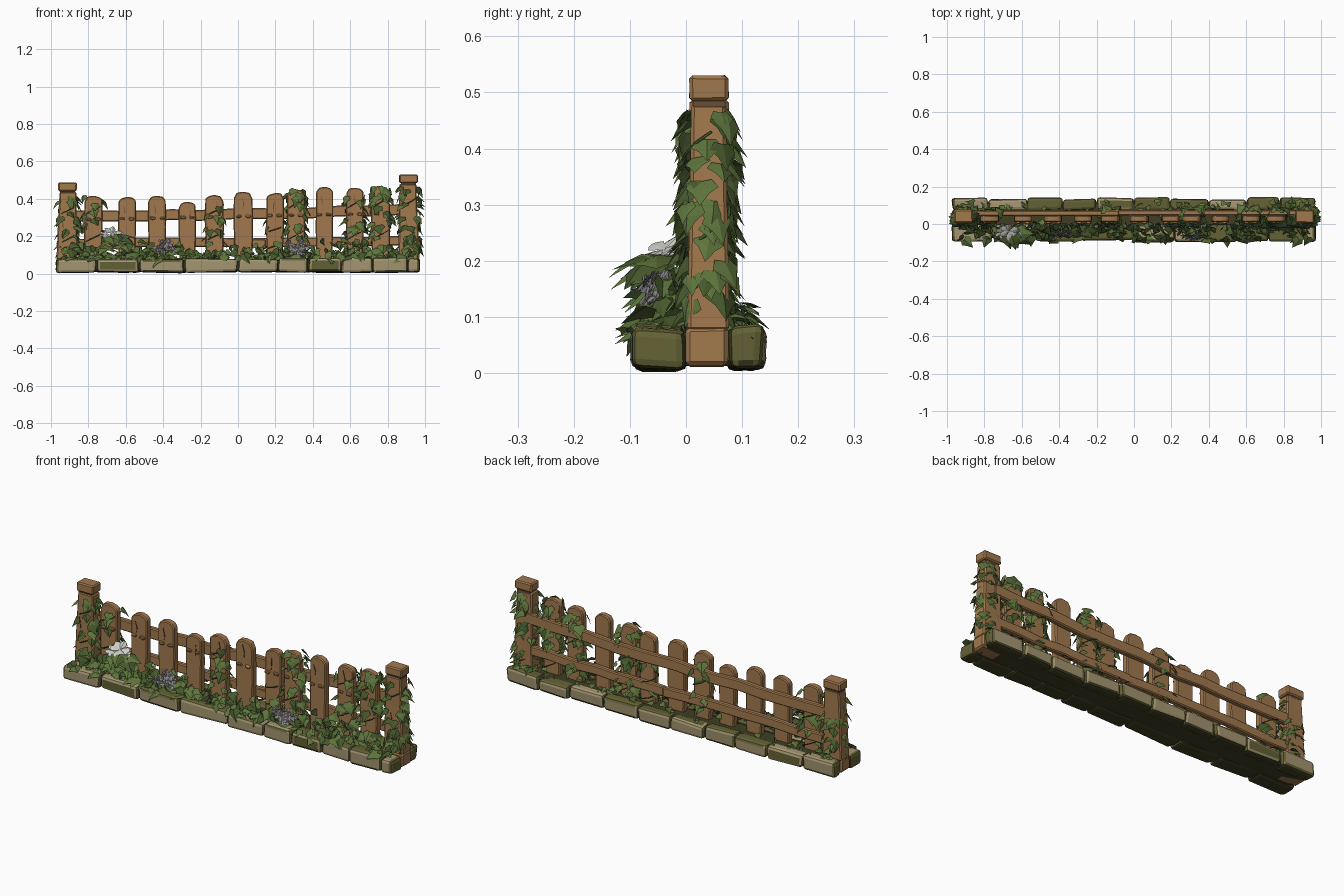
import bpy, bmesh, math, random
from mathutils import Vector, Matrix

if "Cube" in bpy.data.objects:
    bpy.data.objects.remove(bpy.data.objects["Cube"])

random.seed(7)
R = random.uniform


def mat(name, r, g, b):
    m = bpy.data.materials.new(name)
    m.diffuse_color = (r, g, b, 1)
    m.use_nodes = True
    m.node_tree.nodes["Principled BSDF"].inputs["Base Color"].default_value = m.diffuse_color
    return m


WOOD = mat("warm wood", 0.36, 0.19, 0.075)
DARKWOOD = mat("dark wood", 0.15, 0.075, 0.03)
STONE = mat("tan stone", 0.37, 0.30, 0.165)
MOSS = mat("moss", 0.125, 0.12, 0.035)
SOIL = mat("soil", 0.05, 0.048, 0.016)
LEAF = mat("leaf green", 0.11, 0.175, 0.045)
DARKLEAF = mat("dark leaf", 0.06, 0.10, 0.025)
WHITE = mat("white petal", 0.62, 0.62, 0.58)
GREY = mat("grey petal", 0.25, 0.235, 0.25)


def finish(bm, name, mats):
    bmesh.ops.recalc_face_normals(bm, faces=bm.faces)
    me = bpy.data.meshes.new(name)
    bm.to_mesh(me)
    bm.free()
    for m in mats:
        me.materials.append(m)
    ob = bpy.data.objects.new(name, me)
    bpy.context.collection.objects.link(ob)
    return ob


def bevel(bm, w, seg=1):
    bmesh.ops.recalc_face_normals(bm, faces=bm.faces)
    bm.normal_update()
    bmesh.ops.bevel(bm, geom=bm.edges[:], offset=w, segments=seg, profile=0.5, affect='EDGES')


def box(x0, x1, y0, y1, z0, z1, jit):
    bm = bmesh.new()
    bmesh.ops.create_cube(bm, size=1)
    for v in bm.verts:
        v.co = Vector(((x0 + x1) / 2 + v.co.x * (x1 - x0), (y0 + y1) / 2 + v.co.y * (y1 - y0),
                       (z0 + z1) / 2 + v.co.z * (z1 - z0)))
        v.co += Vector((R(-jit, jit), R(-jit, jit), R(-jit, jit)))
    return bm


def block(name, x0, x1, y0, y1, z0, z1, m, bev=0.006, jit=0.0):
    bm = box(x0, x1, y0, y1, z0, z1, jit)
    if bev:
        bevel(bm, bev)
    return finish(bm, name, [m])


def loft(name, rings, m, bev):
    """Join rectangular rings (lists of 4 points) into a closed beam."""
    bm = bmesh.new()
    vs = [[bm.verts.new(p) for p in r] for r in rings]
    for a, b in zip(vs, vs[1:]):
        for i in range(4):
            bm.faces.new((a[i], a[(i + 1) % 4], b[(i + 1) % 4], b[i]))
    bm.faces.new(vs[0])
    bm.faces.new(vs[-1])
    bevel(bm, bev)
    return finish(bm, name, [m])


def plate(name, pts, y, depth, m, bev=0):
    """Extrude an (x, z) outline backwards from y."""
    bm = bmesh.new()
    f = bm.faces.new([bm.verts.new((px, y, pz)) for px, pz in pts])
    r = bmesh.ops.extrude_face_region(bm, geom=[f])
    bmesh.ops.translate(bm, verts=[v for v in r["geom"] if isinstance(v, bmesh.types.BMVert)], vec=(0, depth, 0))
    if bev:
        bevel(bm, bev)
    finish(bm, name, [m])


def crack(x, y, z, length, w=0.003):
    lean = R(-0.01, 0.01)
    plate("wood_crack", [(x, z), (x + w, z + length * .4), (x + lean, z + length), (x - w, z + length * .5)],
          y, 0.004, DARKWOOD)


# Soil core between the two stone rows
block("soil_bed", -0.95, 0.95, -0.075, 0.12, 0.012, 0.072, SOIL, 0.01)


# Stone edging, mossy on some facets and at the outer ends
def stone(name, x0, x1, y0, y1, h, side):
    bm = box(x0 + .002, x1 - .002, y0, y1, 0.006, 0.006 + h, 0.005)
    bevel(bm, 0.015, 2)
    bm.normal_update()
    mossy_top = random.random() < 0.4
    for f in bm.faces:
        c, n = f.calc_center_median(), f.normal
        if n.z < -0.4 or n.y * side < -0.6:
            f.material_index = 2
        elif abs(n.x) > 0.6 or abs(c.x) > 0.955 or (n.z > 0.5 and mossy_top) or random.random() < 0.15:
            f.material_index = 1
    finish(bm, name, [STONE, MOSS, SOIL])


front = [-0.975, -0.755, -0.53, -0.285, 0.0, 0.215, 0.375, 0.55, 0.72, 0.91, 0.975]
back = [-0.975, -0.78, -0.57, -0.38, -0.20, 0.0, 0.19, 0.40, 0.60, 0.78, 0.97]
for a, b in zip(front, front[1:]):
    stone("front_stone", a, b, -0.098 + R(0, .012), 0.0, R(.07, .08), -1)
for a, b in zip(back, back[1:]):
    stone("back_stone", a, b, 0.074, 0.143 - R(0, .012), R(.068, .08), 1)

# End posts with tapered shaft, foot block and cap
for cx, top in ((-0.912, 0.487), (0.912, 0.53)):
    rings = []
    for t, hx, hy in ((0, .057, .037), (.25, .054, .036), (.6, .05, .033), (1, .045, .031)):
        z = 0.075 + t * (top - 0.05 - 0.075)
        dx = R(-.004, .004)
        rings.append([(cx + dx + sx * hx, 0.04 + sy * hy, z) for sx, sy in ((-1, -1), (1, -1), (1, 1), (-1, 1))])
    loft("post_shaft", rings, WOOD, 0.006)
    block("post_foot", cx - .06, cx + .06, 0.0, 0.076, 0.012, 0.082, WOOD, 0.008, 0.002)
    block("post_neck", cx - .04, cx + .04, 0.013, 0.069, top - .058, top - .04, DARKWOOD, 0)
    block("post_cap", cx - .05, cx + .05, 0.006, 0.076, top - .046, top, WOOD, 0.006, 0.001)
    for k in range(2):
        crack(cx + R(-.03, .03), 0.004 + .004 * k, R(.12, .3), R(.06, .1))

# Pickets with chipped round heads
picks = [(-.775, .417), (-.595, .412), (-.43, .417), (-.27, .385), (-.125, .422), (.03, .438), (.195, .433),
         (.31, .45), (.46, .465), (.625, .46), (.765, .47)]
for x, h in picks:
    w, t = R(.046, .053), R(-.006, .006)
    pts = [(-w * .9, .06), (w * .9, .06), (w, .25), (w * .97, h - R(.02, .04)), (w * .66, h - R(.004, .01)),
           (t, h), (-w * .66, h - R(.004, .01)), (-w * .97, h - R(.02, .04)), (-w, .25)]
    plate("picket", [(x + px + t * pz * 2, pz) for px, pz in pts], 0.01, 0.036, WOOD, 0.005)
    crack(x + R(-.02, .02), 0.007, h - R(.09, .11), R(.05, .08))
    for s in (-1, 1):  # splintered lumps over the upper rail
        block("nail_lump", x + s * .025 - .014, x + s * .025 + .014, 0.0, 0.015, .298 + x * .02, .313 + x * .02,
              WOOD, 0.004, 0.003)


# Rails running behind the pickets, slightly crooked
def rail(x0, x1, z0, z1, hh, y):
    rings = []
    for i in range(7):
        t = i / 6
        x, z = x0 + t * (x1 - x0), z0 + t * (z1 - z0) + R(-.006, .006)
        rings.append([(x, y + a * .014, z + b * hh) for a, b in ((-1, -1), (1, -1), (1, 1), (-1, 1))])
    loft("rail", rings, WOOD, 0.005)


rail(-.90, -.08, .312, .315, .029, .058)
rail(-.16, .90, .315, .342, .029, .061)
rail(-.90, .15, .166, .163, .025, .058)
rail(.08, .90, .164, .172, .025, .061)

# Leaf and petal outlines: two folded halves sharing a midrib
IVY = [[(0, 0), (.3, -.12), (.54, .2), (0, .45)], [(0, .45), (.54, .2), (.28, .5), (0, 1)]]
PETAL = [[(0, 0), (.22, .35), (.34, .7), (0, .55)], [(0, .55), (.34, .7), (.18, .95), (0, 1)]]


def leaf(bm, pos, tip, nor, size, mi, shape=IVY):
    t = Vector(tip).normalized()
    n = Vector(nor)
    n = (n - t * n.dot(t)).normalized()
    m = Matrix((t.cross(n), t, n)).transposed()
    fold, droop = R(.15, .45), R(.1, .3)
    for s in (-1, 1):
        for quad in shape:
            vs = [bm.verts.new(Vector(pos) + m @ (Vector((s * a, b, -fold * a - droop * b * b)) * size))
                  for a, b in quad]
            f = bm.faces.new(vs if s > 0 else vs[::-1])
            f.material_index = mi


def leaf_object(bm, name, mats):
    bmesh.ops.remove_doubles(bm, verts=bm.verts, dist=1e-6)
    me = bpy.data.meshes.new(name)
    bm.to_mesh(me)
    bm.free()
    for m in mats:
        me.materials.append(m)
    bpy.context.collection.objects.link(bpy.data.objects.new(name, me))


def shade():
    return 0 if random.random() < 0.68 else 1


# Climbing ivy: (x, half width, z low, z high, leaves)
climb = [(-.91, .05, .09, .40, 44), (-.775, .05, .1, .40, 18), (-.125, .045, .12, .39, 20), (.195, .045, .1, .28, 8),
         (.31, .05, .1, .44, 48), (.625, .05, .1, .44, 38), (.765, .05, .1, .45, 46), (.915, .05, .09, .45, 66)]
for x, hw, z0, z1, count in climb:
    bm = bmesh.new()
    for i in range(count):
        a, z = R(0, 2 * math.pi), R(z0, z1)
        n = Vector((math.cos(a), math.sin(a), 0))
        k = 1 / max(abs(n.x), abs(n.y))
        p = (x + n.x * k * hw, .037 + n.y * k * .037, z + .02)
        leaf(bm, p, n * R(.3, .9) + Vector((R(-.5, .5), R(-.2, .2), -.8)), n + Vector((0, 0, .6)), R(.04, .062), shade())
    leaf_object(bm, "climbing_ivy", [LEAF, DARKLEAF])
    # winding vine stem
    cu = bpy.data.curves.new("vine_stem", 'CURVE')
    cu.dimensions = '3D'
    cu.bevel_depth, cu.bevel_resolution = 0.003, 0
    sp = cu.splines.new('POLY')
    sp.points.add(17)
    for i, q in enumerate(sp.points):
        a = i * .75
        q.co = (x + math.cos(a) * (hw + .004), .038 + math.sin(a) * .042, z0 - .02 + (z1 - z0) * i / 17, 1)
    cu.materials.append(DARKLEAF)
    bpy.context.collection.objects.link(bpy.data.objects.new("vine_stem", cu))

# Ground ivy over the front stones, in clumps, taller toward the fence
bm = bmesh.new()
for i in range(340):
    x, d = R(-.94, .95), random.random() ** .8
    clump = .7 + .3 * math.sin(x * 13 + 1)
    if d < .35 and clump < .6:
        continue
    z = .082 + random.random() * (.025 + .085 * d) * clump * 1.15
    n = Vector((R(-.8, .8), -R(0, .9), R(.3, 1)))
    leaf(bm, (x, -.088 + d * .085, z), (R(-1, 1), R(-.8, .15), -R(0, .8)), n, R(.035, .065), shade())
leaf_object(bm, "front_ground_ivy", [LEAF, DARKLEAF])

# Sparse low ivy along the back, denser beside the end posts
bm = bmesh.new()
for i in range(75):
    x = R(-.95, .95) if i < 40 else random.choice((-1, 1)) * R(.8, .95)
    z = .08 + random.random() ** 2 * .05
    leaf(bm, (x, R(.075, .115), z), (R(-.8, .8), R(0, .5), -R(0, .5)), (R(-.5, .5), R(.1, .6), 1), R(.028, .045), shade())
leaf_object(bm, "back_ground_ivy", [LEAF, DARKLEAF])

# Broad leaf clump beneath the white flower
bm = bmesh.new()
for i in range(22):
    a = R(math.pi * .95, math.pi * 2.05)
    d = Vector((math.cos(a), math.sin(a) * .8, -R(.1, .6)))
    leaf(bm, (-.66 + R(-.06, .06), -.06 + R(-.02, .02), R(.13, .215)), d, d + Vector((0, -.1, 1.2)), R(.065, .09), shade())
leaf_object(bm, "broad_leaf_clump", [LEAF, DARKLEAF])


# Flowers
def flower(bm, c, size, petals, aim):
    q = Vector(aim).to_track_quat('Z', 'Y')
    for k in range(petals):
        a = k * 2 * math.pi / petals + R(-.2, .2)
        leaf(bm, c, q @ Vector((math.cos(a), math.sin(a), .35)), q @ Vector((0, 0, 1)), size, 0, PETAL)


bm = bmesh.new()
for c, s in (((-.67, -.04, .22), .05), ((-.71, -.045, .205), .035), ((-.63, -.05, .205), .03)):
    flower(bm, c, s, 6, (R(-.3, .3), -.5, 1))
leaf_object(bm, "white_flower", [WHITE])
for fx, fy in ((-.38, -.035), (.32, -.05)):
    bm = bmesh.new()
    for i in range(11):
        flower(bm, (fx + R(-.055, .055), fy + R(-.03, .01), R(.11, .17)), R(.018, .027), 5, (R(-.5, .5), -1, R(.2, 1)))
    leaf_object(bm, "grey_flower_cluster", [GREY])
